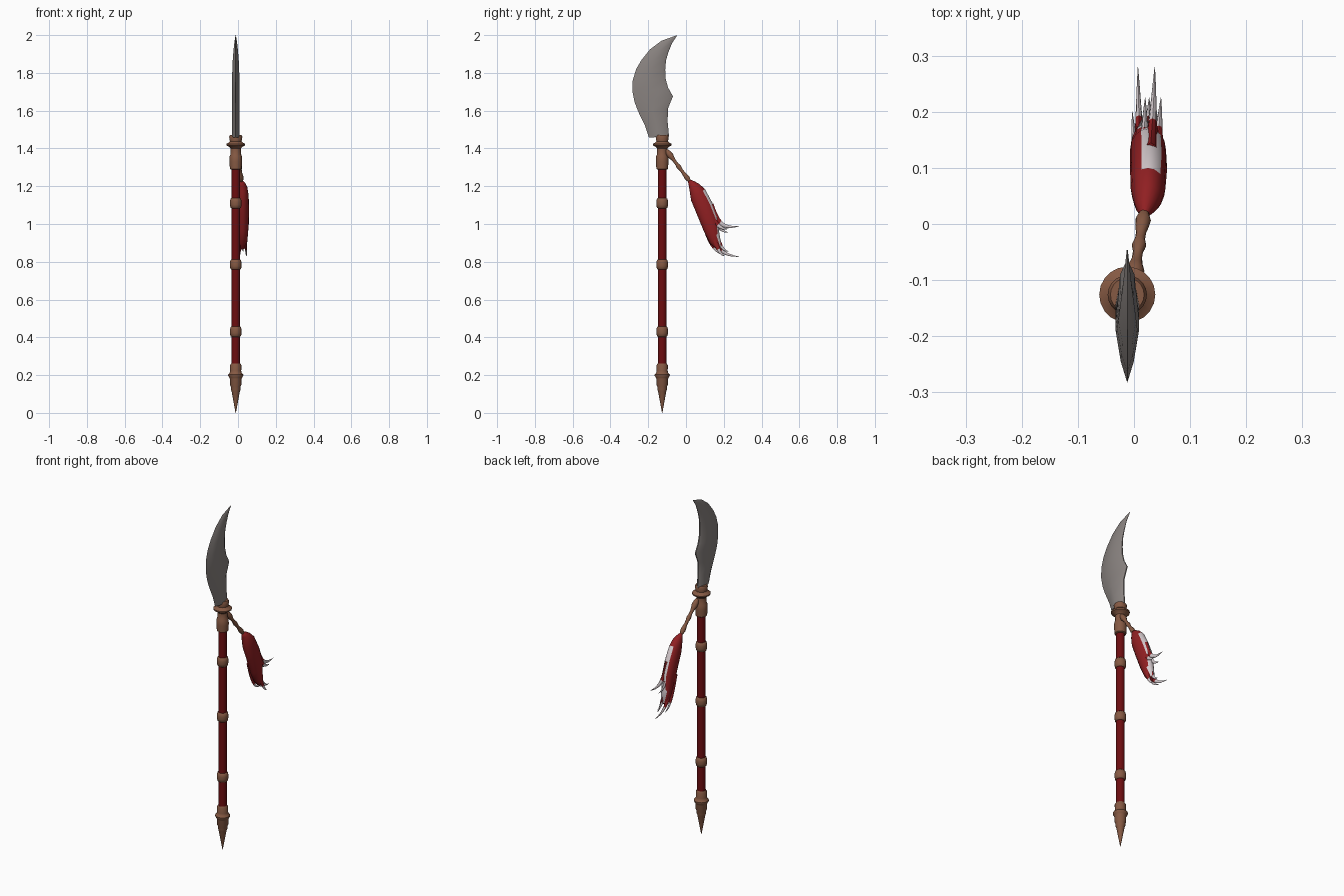
import bpy, bmesh, math
from mathutils import Vector
from mathutils.geometry import interpolate_bezier

PX, PY = -0.012, -0.126          # pole axis


def material(name, rgb):
    m = bpy.data.materials.new(name)
    m.diffuse_color = (*rgb, 1)
    return m


STEEL = material("steel", (0.25, 0.225, 0.215))
BRONZE = material("bronze", (0.235, 0.10, 0.056))
POLE = material("dark_red_lacquer", (0.15, 0.004, 0.005))
RED = material("tassel_red", (0.28, 0.014, 0.016))
WHITE = material("tassel_white", (0.66, 0.59, 0.61))


def loft(name, tubes, mats, angle=40, rule=None):
    """Skin each list of equal-length rings, capping both ends."""
    bm = bmesh.new()
    for rings in tubes:
        vs = [[bm.verts.new(p) for p in ring] for ring in rings]
        n = len(vs[0])
        for i, (a, b) in enumerate(zip(vs, vs[1:])):
            for k in range(n):
                f = bm.faces.new((a[k], a[(k + 1) % n], b[(k + 1) % n], b[k]))
                if rule:
                    f.material_index = rule(f.calc_center_median(), (i + 0.5) / (len(vs) - 1))
        bm.faces.new(vs[0][::-1])
        end = bm.faces.new(vs[-1])
        if rule:
            end.material_index = rule(end.calc_center_median(), 1)
    bmesh.ops.recalc_face_normals(bm, faces=bm.faces)
    me = bpy.data.meshes.new(name)
    bm.to_mesh(me)
    bm.free()
    for m in mats:
        me.materials.append(m)
    me.shade_smooth()
    me.set_sharp_from_angle(angle=math.radians(angle))
    ob = bpy.data.objects.new(name, me)
    bpy.context.collection.objects.link(ob)
    return ob


def lathe(name, profile, mat, sides=20):
    """Turn (radius, z) points around the pole axis."""
    rings = [[(PX + r * math.cos(k * math.tau / sides), PY + r * math.sin(k * math.tau / sides), z)
              for k in range(sides)] for r, z in profile]
    return loft(name, [rings], [mat])


def tube(points, radii, sides=8, squash=1.0):
    """Rings along a path lying mostly in the YZ plane."""
    rings = []
    for i, p in enumerate(points):
        t = (points[min(i + 1, len(points) - 1)] - points[max(i - 1, 0)]).normalized()
        n = t.cross(Vector((1, 0, 0))).normalized()
        s = n.cross(t)
        rings.append([p + radii[i] * (math.cos(k * math.tau / sides) * s * squash
                                      + math.sin(k * math.tau / sides) * n) for k in range(sides)])
    return rings


# Pole, its three bands and the pointed foot
lathe("pole", [(0.023, 0.2), (0.023, 1.35)], POLE)
for i, z in enumerate((0.43, 0.785, 1.11)):
    lathe(f"pole_band_{i + 1}", [(0.023, z - 0.027), (0.028, z - 0.023), (0.031, z - 0.008),
                                 (0.031, z + 0.008), (0.028, z + 0.023), (0.023, z + 0.027)], BRONZE)
lathe("foot_spike", [(0.001, 0.0), (0.022, 0.115), (0.026, 0.125), (0.026, 0.14), (0.031, 0.15),
                     (0.031, 0.18), (0.034, 0.187), (0.040, 0.197), (0.040, 0.203), (0.032, 0.212),
                     (0.029, 0.222), (0.030, 0.252), (0.024, 0.262)], BRONZE)

# Collar and guard disc below the blade
lathe("collar", [(0.024, 1.288), (0.031, 1.292), (0.033, 1.33), (0.032, 1.36), (0.027, 1.37),
                 (0.027, 1.40), (0.034, 1.408), (0.049, 1.416), (0.050, 1.424), (0.036, 1.432),
                 (0.031, 1.438), (0.035, 1.462), (0.030, 1.472)], BRONZE)

# Blade: rows of (edge y, edge z, spine y, spine z, half thickness)
rows = [(-0.196, 1.457, -0.090, 1.465, 0.021), (-0.217, 1.520, -0.097, 1.540, 0.021),
        (-0.254, 1.597, -0.096, 1.610, 0.021), (-0.272, 1.645, -0.069, 1.676, 0.021),
        (-0.283, 1.700, -0.095, 1.722, 0.021), (-0.282, 1.760, -0.108, 1.770, 0.020),
        (-0.264, 1.820, -0.110, 1.815, 0.018), (-0.236, 1.868, -0.106, 1.865, 0.016),
        (-0.190, 1.925, -0.093, 1.910, 0.012), (-0.130, 1.970, -0.075, 1.955, 0.007),
        (-0.046, 2.000, -0.047, 1.998, 0.001)]
section = [(0, 0), (0.2, 0.55), (0.5, 1), (0.9, 0.6), (1, 0.15)]
section += [(u, -w) for u, w in section[:0:-1]]
loft("blade", [[[(PX + w * h, yf + u * (yb - yf), zf + u * (zb - zf)) for u, w in section]
                for yf, zf, yb, zb, h in rows]], [STEEL], 35)

# Knotted cord from collar to tassel
a, b = Vector((-0.002, -0.105, 1.392)), Vector((0.018, 0.018, 1.228))
radii = [0.008, 0.015, 0.017, 0.012, 0.009, 0.009, 0.013, 0.009, 0.009, 0.012, 0.014, 0.009]
loft("tassel_cord", [tube([a.lerp(b, i / 11) for i in range(12)], radii, 10)], [BRONZE], 60)

# Tassel body: rows of (upper y, z, lower y, z, centre x, half width)
levels = [(0.020, 1.236, 0.010, 1.224, 0.018, 0.006), (0.045, 1.226, 0.015, 1.203, 0.021, 0.018),
          (0.070, 1.212, 0.020, 1.170, 0.024, 0.026), (0.100, 1.185, 0.027, 1.125, 0.025, 0.031),
          (0.138, 1.115, 0.058, 1.050, 0.026, 0.033), (0.170, 1.035, 0.095, 0.960, 0.025, 0.032),
          (0.175, 0.960, 0.128, 0.895, 0.024, 0.027), (0.188, 0.885, 0.165, 0.865, 0.023, 0.014)]
body = []
for uy, uz, ly, lz, cx, w in levels:
    mid = Vector((cx, (uy + ly) / 2, (uz + lz) / 2))
    half = Vector((0, (uy - ly) / 2, (uz - lz) / 2))
    body.append([mid + half * math.cos(k * math.tau / 16) + Vector((w * math.sin(k * math.tau / 16), 0, 0))
                 for k in range(16)])


def body_colour(c, t):
    # white streak down the upper side
    upper = c.y - 0.035 > (1.235 - c.z) * 0.42
    return int(upper and c.z < 1.17 and 0.012 < c.x < 0.046)


loft("tassel_body", [body], [RED, WHITE], 60, body_colour)

# Tassel strands: start x, tip x, radius, then four (y, z) curve controls
strands = [(0.030, 0.037, 0.021, (0.125, 1.10), (0.165, 1.00), (0.195, 0.975), (0.280, 0.988)),
           (0.018, 0.020, 0.018, (0.115, 1.08), (0.155, 1.00), (0.180, 0.960), (0.225, 0.955)),
           (0.042, 0.048, 0.016, (0.120, 1.07), (0.160, 0.99), (0.185, 0.970), (0.225, 0.975)),
           (0.012, 0.007, 0.022, (0.100, 1.03), (0.140, 0.90), (0.170, 0.835), (0.280, 0.827)),
           (0.038, 0.045, 0.020, (0.110, 1.02), (0.150, 0.92), (0.170, 0.840), (0.205, 0.830)),
           (0.006, -0.003, 0.018, (0.095, 1.02), (0.120, 0.93), (0.140, 0.850), (0.200, 0.838)),
           (0.025, 0.027, 0.020, (0.130, 1.01), (0.165, 0.93), (0.180, 0.860), (0.225, 0.855))]
tubes = []
for x0, x1, r, *yz in strands:
    ctrl = [Vector((x0 + (x1 - x0) * i / 3, y, z)) for i, (y, z) in enumerate(yz)]
    pts = interpolate_bezier(*ctrl, 12)
    tubes.append(tube(pts, [r * (1 - i / 11) ** 0.8 + 0.0006 for i in range(12)], 8, 0.6))
loft("tassel_strands", tubes, [RED, WHITE], 60, lambda c, t: int(t > 0.62 or (c.z > 0.955 and t > 0.42)))
